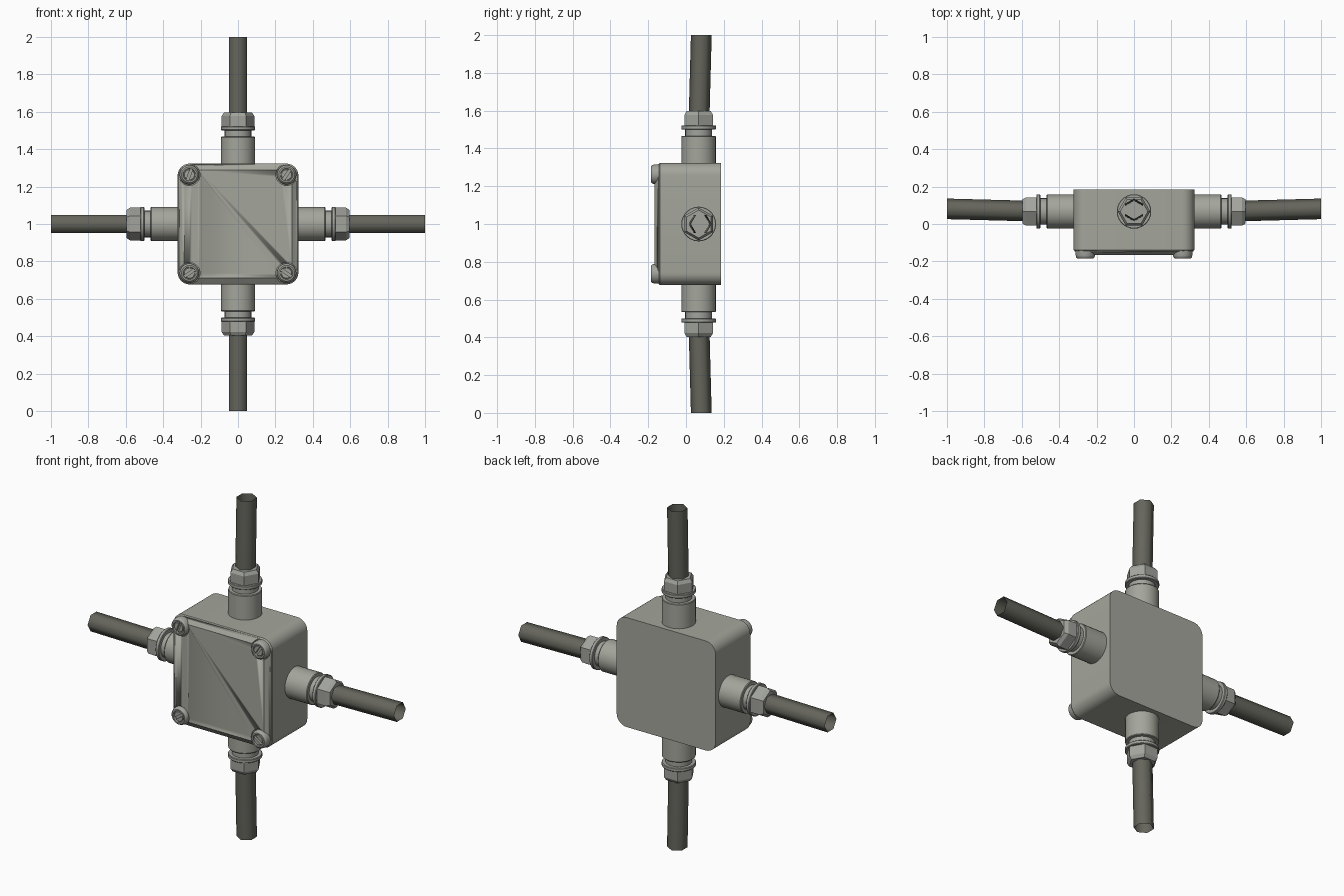
import bpy, bmesh, math
from mathutils import Matrix

if "Cube" in bpy.data.objects:
    bpy.data.objects.remove(bpy.data.objects["Cube"])

def material(name, rgb):
    m = bpy.data.materials.new(name)
    m.diffuse_color = (*rgb, 1)
    m.use_nodes = True
    m.node_tree.nodes["Principled BSDF"].inputs["Base Color"].default_value = m.diffuse_color
    return m

BOX = material("warm_grey_casing", (0.37, 0.38, 0.33))
FIT = material("grey_fitting", (0.36, 0.37, 0.335))
CABLE = material("dark_cable", (0.13, 0.13, 0.108))
AXIS_Y, AXIS_Z = 0.067, 1.0

def link(name, mesh, mat, matrix=Matrix(), angle=35):
    ob = bpy.data.objects.new(name, mesh)
    bpy.context.collection.objects.link(ob)
    ob.matrix_world = matrix
    if mat:
        mesh.materials.clear()
        mesh.materials.append(mat)
    bpy.ops.object.select_all(action='DESELECT')
    ob.select_set(True)
    bpy.context.view_layer.objects.active = ob
    bpy.ops.object.shade_smooth_by_angle(angle=math.radians(angle))
    return ob

def loft(name, rings, caps=True):
    """Skin a list of equal-length point rings."""
    bm = bmesh.new()
    rows = [[bm.verts.new(p) for p in r] for r in rings]
    n = len(rows[0])
    for a, b in zip(rows, rows[1:]):
        for i in range(n):
            j = (i + 1) % n
            bm.faces.new((a[i], a[j], b[j], b[i]))
    if caps:
        bm.faces.new(rows[0][::-1])
        bm.faces.new(rows[-1])
    bmesh.ops.recalc_face_normals(bm, faces=bm.faces)
    me = bpy.data.meshes.new(name)
    bm.to_mesh(me)
    bm.free()
    return me

def circle(r, z, n=28, turn=0.0, cy=0.0):
    return [(r * math.cos(turn + 2 * math.pi * i / n),
             cy + r * math.sin(turn + 2 * math.pi * i / n), z) for i in range(n)]

def lathe(name, profile, n=28):
    return loft(name, [circle(r, z, n) for r, z in profile])

def rounded_square(half, rad, y, seg=8):
    pts = []
    for k in range(4):
        a0 = k * math.pi / 2
        cx = (half - rad) * (1 if k in (0, 3) else -1)
        cz = (half - rad) * (1 if k in (0, 1) else -1)
        for i in range(seg + 1):
            a = a0 + i / seg * math.pi / 2
            pts.append((cx + rad * math.cos(a), y, AXIS_Z + cz + rad * math.sin(a)))
    return pts

def cut(target, cutters):
    """Subtract the cutters, bake the result and delete them."""
    for c in cutters:
        c.hide_render = True
        mod = target.modifiers.new("cut", 'BOOLEAN')
        mod.operation, mod.solver, mod.object = 'DIFFERENCE', 'EXACT', c
    bpy.context.view_layer.update()
    dg = bpy.context.evaluated_depsgraph_get()
    me = bpy.data.meshes.new_from_object(target.evaluated_get(dg))
    target.modifiers.clear()
    target.data = me
    for c in cutters:
        bpy.data.objects.remove(c)

# Casing
link("casing", loft("casing", [rounded_square(0.323, 0.065, 0.185),
                               rounded_square(0.323, 0.065, -0.138),
                               rounded_square(0.318, 0.06, -0.143)]), BOX)

# Bevelled lid with round notches for the screws
to_front = Matrix.Rotation(math.radians(90), 4, 'X')   # local +z becomes -y
corners = [(sx * 0.26, 1 + sz * 0.263) for sx in (-1, 1) for sz in (-1, 1)]
lid = link("lid", loft("lid", [rounded_square(0.318, 0.06, -0.139),
                               rounded_square(0.318, 0.06, -0.145),
                               rounded_square(0.288, 0.03, -0.167)]), BOX)
notch = lathe("notch", [(0.057, 0.1435), (0.057, 0.25)])
cut(lid, [link("notch", notch, None, Matrix.Translation((x, 0, z)) @ to_front)
          for x, z in corners])

# Slotted screws
screw_mesh = lathe("screw", [(0.052, 0.138), (0.052, 0.168), (0.049, 0.178), (0.042, 0.185),
                             (0.034, 0.185), (0.032, 0.177), (0.029, 0.177), (0.027, 0.183)])
first = None
for i, ((x, z), turn) in enumerate(zip(corners, (35, 70, -35, 55))):
    m = Matrix.Translation((x, 0, z)) @ to_front @ Matrix.Rotation(math.radians(turn), 4, 'Z')
    if first is None:
        first = link("screw", screw_mesh, FIT, m)
        slot = loft("slot", [[(-0.033, -0.007, h), (0.033, -0.007, h),
                              (0.033, 0.007, h), (-0.033, 0.007, h)] for h in (0.168, 0.2)])
        cut(first, [link("slot", slot, None, m)])
    else:
        link("screw", first.data, FIT, m)

# Four arms: socket, neck and flange, hexagonal nut, open cable
socket = lathe("socket", [(0.091, 0.30), (0.091, 0.463), (0.088, 0.467)])
collar = lathe("collar", [(0.071, 0.45), (0.071, 0.501), (0.089, 0.501), (0.092, 0.504),
                          (0.092, 0.519), (0.089, 0.522)])
nut = lathe("nut", [(0.087, 0.52), (0.087, 0.578), (0.074, 0.597)], 6)
cable = loft("cable", [circle(0.055, 0.59, 6, math.pi / 2, 0.003),
                       circle(0.055, 1.0, 6, math.pi / 2, 0.014)], caps=False)
for k, side in enumerate(("top", "right", "bottom", "left")):
    m = Matrix.Translation((0, AXIS_Y, AXIS_Z)) @ Matrix.Rotation(k * math.pi / 2, 4, 'Y')
    link(side + "_socket", socket, BOX, m)
    link(side + "_collar", collar, FIT, m)
    link(side + "_nut", nut, FIT, m, 30)
    link(side + "_cable", cable, CABLE, m, 75)
